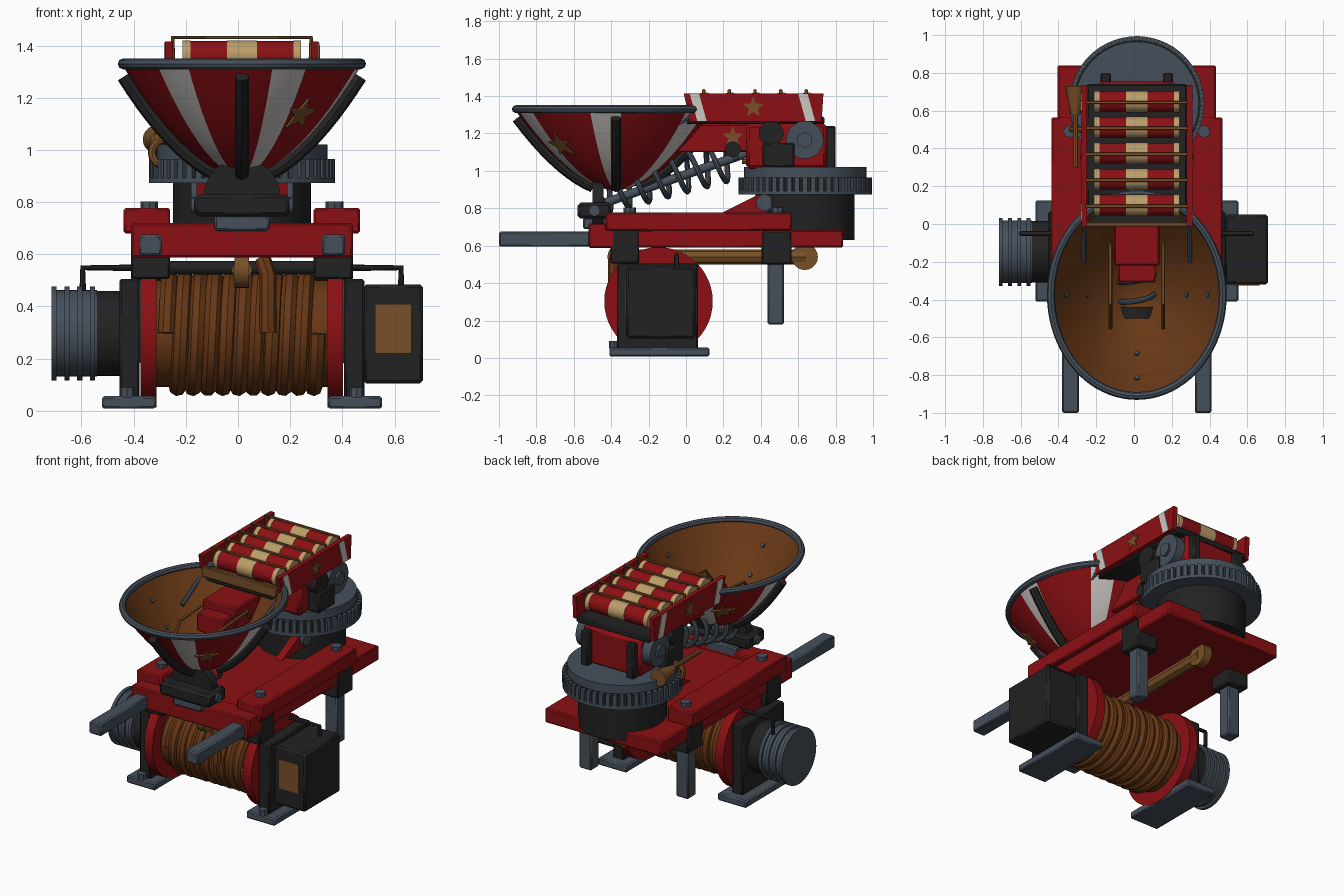
import bpy, bmesh
from math import sin, cos, pi, radians
from mathutils import Vector, Matrix

cube = bpy.data.objects.get("Cube")
if cube:
    bpy.data.objects.remove(cube)
OFFSET_X = 0.015

def material(name, *rgb):
    m = bpy.data.materials.new(name)
    m.use_nodes = True
    m.diffuse_color = (*rgb, 1)
    m.node_tree.nodes["Principled BSDF"].inputs["Base Color"].default_value = (*rgb, 1)
    return m

RED = material("red paint", 0.26, 0.005, 0.007)
STEEL = material("blue steel", 0.06, 0.08, 0.105)
BLACK = material("black iron", 0.016, 0.016, 0.017)
BROWN = material("brown rope", 0.14, 0.04, 0.008)
BRASS = material("old brass", 0.19, 0.08, 0.02)
CREAM = material("cream paper", 0.5, 0.34, 0.14)
WHITE = material("white paint", 0.6, 0.57, 0.54)

def finish(name, bm, *mats):
    mesh = bpy.data.meshes.new(name)
    bm.to_mesh(mesh)
    bm.free()
    ob = bpy.data.objects.new(name, mesh)
    ob.location.x = OFFSET_X
    for m in mats:
        mesh.materials.append(m)
    bpy.context.collection.objects.link(ob)
    bpy.ops.object.select_all(action="DESELECT")
    ob.select_set(True)
    bpy.context.view_layer.objects.active = ob
    bpy.ops.object.shade_smooth_by_angle(angle=radians(40))

def box(name, xs, ys, zs, mat, bevel=0.008):
    bm = bmesh.new()
    size = [b - a for a, b in (xs, ys, zs)]
    mid = [(a + b) / 2 for a, b in (xs, ys, zs)]
    bmesh.ops.create_cube(bm, size=1, matrix=Matrix.Translation(mid) @ Matrix.Diagonal((*size, 1)))
    if bevel:
        bmesh.ops.bevel(bm, geom=bm.edges[:], offset=bevel, segments=1, affect="EDGES")
    finish(name, bm, mat)

def pair(name, xs, ys, zs, mat):
    box("left_" + name, xs, ys, zs, mat)
    box("right_" + name, (-xs[1], -xs[0]), ys, zs, mat)

def cyl(name, a, b, r, mat, n=32, r2=None):
    a, b = Vector(a), Vector(b)
    bm = bmesh.new()
    turn = (b - a).to_track_quat("Z", "Y").to_matrix().to_4x4()
    bmesh.ops.create_cone(bm, cap_ends=True, segments=n, radius1=r, radius2=r if r2 is None else r2,
                          depth=(b - a).length, matrix=Matrix.Translation((a + b) / 2) @ turn)
    finish(name, bm, mat)

def tube(name, pts, r, mat, closed=False):
    cu = bpy.data.curves.new(name, "CURVE")
    cu.dimensions = "3D"
    cu.bevel_depth, cu.bevel_resolution, cu.use_fill_caps = r, 2, True
    sp = cu.splines.new("POLY")
    sp.points.add(len(pts) - 1)
    for p, co in zip(sp.points, pts):
        p.co = (*co, 1)
    sp.use_cyclic_u = closed
    path = bpy.data.objects.new(name + "_path", cu)
    bm = bmesh.new()
    bm.from_mesh(bpy.data.meshes.new_from_object(path))
    bpy.data.objects.remove(path)
    for f in bm.faces:
        f.material_index = 0
    finish(name, bm, mat)

def prism(name, outline, depth, mat, matrix):
    bm = bmesh.new()
    face = bm.faces.new([bm.verts.new((u, v, -depth / 2)) for u, v in outline])
    new = bmesh.ops.extrude_face_region(bm, geom=[face])["geom"]
    bmesh.ops.translate(bm, verts=[g for g in new if isinstance(g, bmesh.types.BMVert)], vec=(0, 0, depth))
    bmesh.ops.recalc_face_normals(bm, faces=bm.faces)
    bm.transform(matrix)
    finish(name, bm, mat)

def side(x, y=0, z=0):  # outline axes become y and z, depth becomes x
    return Matrix(((0, 0, 1, x), (1, 0, 0, y), (0, 1, 0, z), (0, 0, 0, 1)))

def star(r):
    return [(sin(k * pi / 5) * (r, r * 0.42)[k % 2], cos(k * pi / 5) * (r, r * 0.42)[k % 2]) for k in range(10)]

# Chassis
box("chassis_plate", (-0.42, 0.42), (-0.52, 0.84), (0.59, 0.685), RED)
box("front_crossbar", (-0.425, 0.425), (-0.52, -0.38), (0.588, 0.72), RED)
pair("top_rail", (0.275, 0.453), (-0.43, 0.565), (0.68, 0.778), RED)
pair("fork", (0.307, 0.395), (-1, -0.45), (0.595, 0.675), STEEL)
pair("foot", (0.33, 0.537), (-0.41, 0.125), (0.008, 0.056), STEEL)
pair("drum_plate", (0.392, 0.47), (-0.37, 0.065), (0.045, 0.505), BLACK)
pair("front_clamp", (0.275, 0.425), (-0.405, -0.25), (0.505, 0.69), BLACK)
pair("rear_clamp", (0.275, 0.425), (0.405, 0.565), (0.5, 0.68), BLACK)
pair("rear_leg", (0.307, 0.395), (0.437, 0.523), (0.18, 0.52), STEEL)
cyl("clamp_bar", (-0.3, -0.3, 0.548), (0.3, -0.3, 0.548), 0.026, BLACK, 16)

# Winch drum with wound rope
DY, DZ = -0.147, 0.297
cyl("drum_core", (-0.35, DY, DZ), (0.35, DY, DZ), 0.205, BROWN, 40)
tube("wound_rope", [(-0.29 + 0.58 * i / 280, DY - 0.207 * cos(i * pi / 14), DZ + 0.207 * sin(i * pi / 14))
                    for i in range(281)], 0.034, BROWN)
tube("rising_rope", [(0.1, -0.385, 0.3), (0.1, -0.385, 0.52), (0.08, -0.36, 0.58)], 0.032, BROWN)
tube("under_rope", [(0, -0.34, 0.54), (0, 0.64, 0.54)], 0.04, BRASS)
for y in (-0.35, 0.635):
    cyl("rope_pulley", (-0.028, y, 0.54), (0.028, y, 0.54), 0.07, BRASS, 20)
for s in (-1, 1):
    cyl("drum_flange", (s * 0.328, DY, 0.302), (s * 0.388, DY, 0.302), 0.29, RED, 48)
    tube("cable_pipe", [(s * 0.61, -0.05, 0.45), (s * 0.61, -0.05, 0.548), (s * 0.4, -0.05, 0.548)], 0.013, BLACK)
    cyl("foot_bolt", (s * 0.44, -0.385, 0.05), (s * 0.44, -0.385, 0.09), 0.028, STEEL, 8)
    for y in (-0.3, 0.49):
        cyl("rail_bolt", (s * 0.355, y, 0.77), (s * 0.355, y, 0.803), 0.034, STEEL, 8)

# Ribbed pulley on one end, generator on the other
cyl("pulley_body", (-0.728, DY, DZ), (-0.555, DY, DZ), 0.166, STEEL, 40)
cyl("pulley_hub", (-0.56, DY, DZ), (-0.46, DY, DZ), 0.163, BLACK, 40)
for k in range(4):
    cyl("pulley_fin", (k * 0.049 - 0.73, DY, DZ), (k * 0.049 - 0.71, DY, DZ), 0.18, STEEL, 40)
box("generator", (0.465, 0.695), (-0.32, 0.05), (0.105, 0.485), BLACK, 0.012)
box("generator_panel", (0.51, 0.65), (-0.326, -0.318), (0.22, 0.41), BRASS, 0)

# Toothed turntable
TY = 0.637
for name, z0, z1, r, mat in (("turret_drum", 0.63, 0.89, 0.265, BLACK), ("ring_lip", 0.873, 0.893, 0.357, STEEL),
                             ("ring_core", 0.89, 0.965, 0.337, BLACK), ("turret_deck", 0.96, 1.02, 0.328, STEEL)):
    cyl(name, (0, TY, z0), (0, TY, z1), r, mat, 56)
teeth = bmesh.new()
for k in range(52):
    spin = Matrix.Translation((0, TY, 0)) @ Matrix.Rotation(k * pi / 26, 4, "Z")
    tooth = Matrix.Translation((0.339, 0, 0.929)) @ Matrix.Diagonal((0.036, 0.026, 0.072, 1))
    bmesh.ops.create_cube(teeth, size=1, matrix=spin @ tooth)
finish("ring_teeth", teeth, STEEL)

# Turret body and side machinery
box("turret_body", (-0.21, 0.21), (0.32, 0.755), (1.01, 1.255), RED, 0.02)
box("neck", (-0.12, 0.12), (-0.22, 0.4), (1.1, 1.25), RED)
box("neck_tip", (-0.1, 0.1), (-0.31, -0.2), (1.08, 1.2), RED)
pair("rear_piston", (0.138, 0.192), (0.745, 0.8), (1, 1.24), BLACK)
pair("motor_base", (0.195, 0.285), (0.41, 0.58), (1.02, 1.15), BLACK)
for s in (-1, 1):
    cyl("side_hub", (s * 0.2, 0.635, 1.165), (s * 0.27, 0.635, 1.165), 0.1, STEEL)
    cyl("hub_nut", (s * 0.26, 0.635, 1.165), (s * 0.285, 0.635, 1.165), 0.045, STEEL, 6)
    cyl("side_motor", (s * 0.18, 0.455, 1.2), (s * 0.275, 0.455, 1.2), 0.066, BLACK)
    prism("neck_star", star(0.06), 0.009, BRASS, side(s * 0.122, 0.25, 1.18))
    prism("bracket", [(0.18, 0.77), (0.45, 0.77), (0.45, 0.88), (0.38, 0.87)], 0.05, RED, side(s * 0.15))
    cyl("bracket_bolt", (s * 0.17, 0.42, 0.83), (s * 0.195, 0.42, 0.83), 0.045, STEEL, 16)
tube("horn_pipe", [(-0.325, 0.3, 1.05), (-0.325, 0.62, 1.05)], 0.014, BRASS)
cyl("horn_bell", (-0.325, 0.58, 1.04), (-0.325, 0.73, 1.04), 0.025, BRASS, 20, 0.055)
tube("horn_loop", [(-0.295 + 0.05 * cos(k * pi / 8), 0.5, 0.99 + 0.05 * sin(k * pi / 8)) for k in range(16)],
     0.016, BRASS, True)
cyl("horn_post", (-0.29, 0.5, 0.88), (-0.29, 0.5, 0.95), 0.025, BRASS, 12)

# Striped bowl with lining, rim, ribs, rivets and stars
def bowl(a, s, inset=0.0):
    return Vector(((0.455 - inset) * s * sin(a), -0.375 - (0.535 - inset) * s * cos(a), 0.895 + inset + 0.425 * s ** 1.75))

def shell(name, inset, *mats):
    bm = bmesh.new()
    grid = [[bm.verts.new(bowl(i * pi / 60, 0.04 + 0.08 * j, inset)) for i in range(120)] for j in range(13)]
    turn = -1 if inset else 1
    bm.faces.new(grid[0][::-turn])
    for low, high in zip(grid, grid[1:]):
        for i in range(120):
            quad = [low[i - 1], low[i], high[i], high[i - 1]]
            f = bm.faces.new(quad[::turn])
            f.material_index = int(len(mats) > 1 and 14 <= (i - 0.5) * 3 % 60 <= 32)
    finish(name, bm, *mats)

shell("bowl_outside", 0, RED, WHITE)
shell("bowl_lining", 0.012, BROWN)
tube("bowl_rim", [bowl(k * pi / 40, 1) + Vector((0, 0, 0.01)) for k in range(80)], 0.021, STEEL, True)
for a in (0, pi / 2, pi, 3 * pi / 2):
    out = Vector((sin(a), -cos(a), -0.6)) * 0.016
    tube("bowl_rib", [bowl(a, 0.2 + 0.076 * k) + out for k in range(11)], 0.027, BLACK)
    for s in (0.6, 0.85):
        p = bowl(a, s, 0.012)
        cyl("bowl_rivet", p, p + Vector((-sin(a), cos(a), 1)) * 0.008, 0.013, STEEL, 8)
for a in (radians(42), radians(222)):
    p = bowl(a, 0.73)
    up = (bowl(a, 0.78) - p).normalized()
    across = (bowl(a + 0.05, 0.73) - p).normalized()
    out = across.cross(up).normalized()
    m = Matrix((across, up, out)).transposed().to_4x4()
    m.translation = p + out * 0.006
    prism("bowl_star", star(0.078), 0.009, BRASS, m)

# Bowl hinge, spring and inner rails
box("hinge_block", (-0.183, 0.183), (-0.58, -0.4), (0.745, 0.83), BLACK, 0.015)
box("hinge_shim", (-0.105, 0.105), (-0.55, -0.38), (0.69, 0.75), STEEL)
cyl("hinge_lug", (0, -0.5, 0.82), (0, -0.44, 0.82), 0.147, BLACK, 36)
cyl("hinge_pin", (-0.195, -0.49, 0.787), (0.195, -0.49, 0.787), 0.03, STEEL, 16)
start, end, across = Vector((0, -0.46, 0.87)), Vector((0, 0.27, 1.06)), Vector((0.1, 0, 0))
lift = (end - start).normalized().cross(across)
tube("spring", [start.lerp(end, k / 168) + across * cos(k * pi / 12) + lift * sin(k * pi / 12) for k in range(169)],
     0.015, STEEL)
cyl("spring_rod", (0, -0.46, 0.82), (0, 0.34, 1.1), 0.024, STEEL, 16)
cyl("spring_anchor", (-0.14, 0.25, 1.115), (0.14, 0.25, 1.115), 0.042, BLACK, 20)
for x in (-0.14, 0.14):
    tube("bowl_handle", [(x, -0.1, 1.15), (x, -0.12, 1.2), (x, -0.42, 1.18), (x, -0.55, 1.02)], 0.01, BRASS)
    tube("rack_strut", [(x * 2, -0.2, 1.16), (x * 2, 0.02, 1.29)], 0.013, STEEL)

# Rack of paper-wrapped tubes
box("rack_floor", (-0.265, 0.265), (0, 0.74), (1.25, 1.29), BLACK)
box("rack_lip", (-0.27, 0.27), (-0.014, 0.01), (1.28, 1.345), BRASS, 0.004)
for s in (-1, 1):
    prism("rack_wall", [(0.02, 1.265), (0.725, 1.265), (0.735, 1.415), (-0.012, 1.415)], 0.03, RED, side(s * 0.279))
    prism("rack_star", star(0.06), 0.008, BRASS, side(s * 0.295, 0.36, 1.34))
    for y in (0.06, 0.64):
        stripe = [(y, 1.268), (y + 0.05, 1.268), (y + 0.01, 1.412), (y - 0.04, 1.412)]
        prism("rack_stripe", stripe, 0.006, WHITE, side(s * 0.295))
for k in range(5):
    y = 0.1 + k * 0.137
    cyl("paper_tube", (-0.225, y, 1.363), (0.225, y, 1.363), 0.055, RED, 28)
    for x0, x1 in ((-0.227, -0.198), (-0.057, 0.057), (0.198, 0.227)):
        cyl("tube_band", (x0, y, 1.363), (x1, y, 1.363), 0.057, CREAM, 28)
    tube("rack_rod", [(x, y - 0.005, z) for x, z in ((-0.265, 1.35), (-0.265, 1.431), (0.265, 1.431), (0.265, 1.35))],
         0.009, BRASS)
